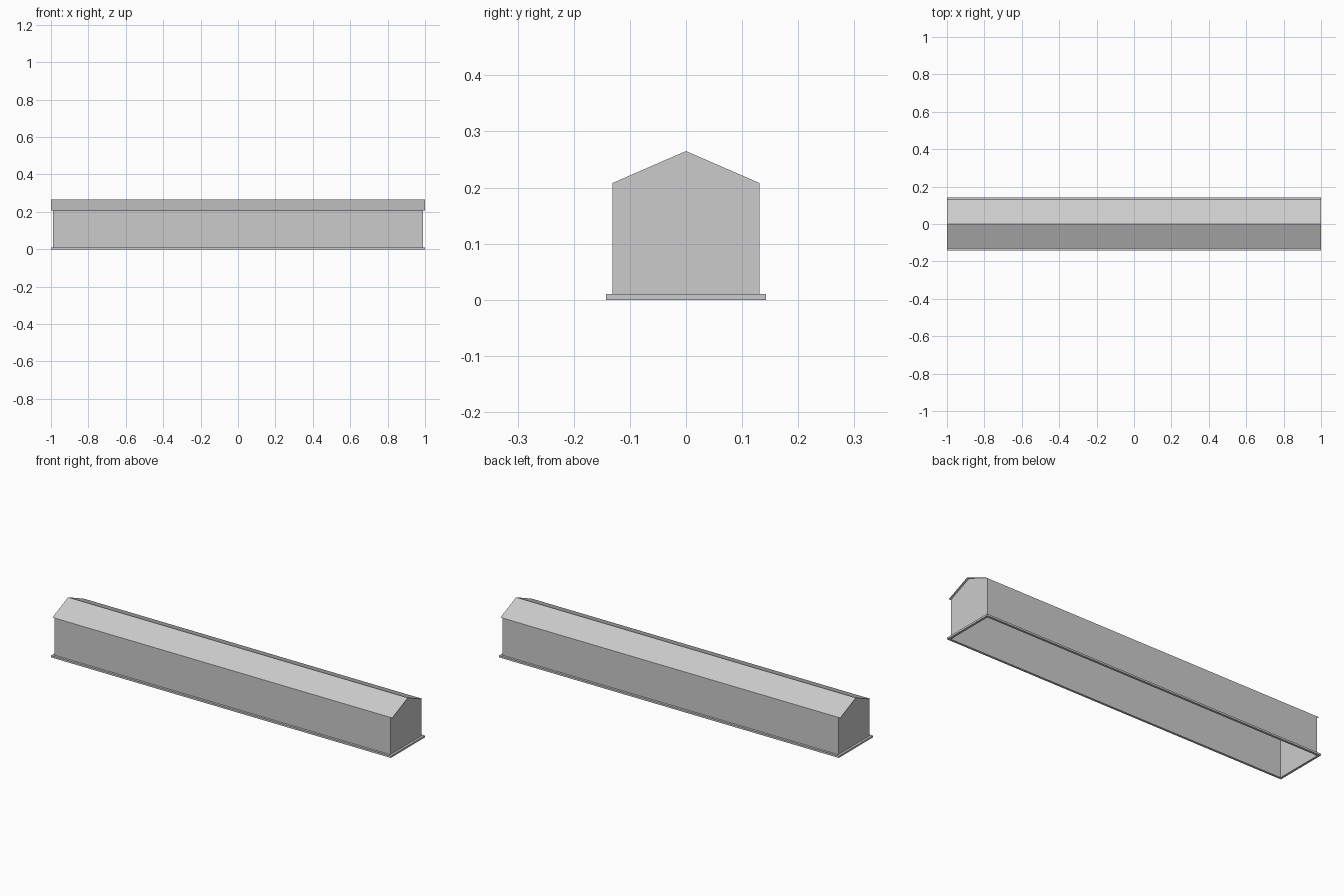
import bpy

cube = bpy.data.objects.get("Cube")
if cube:
    bpy.data.objects.remove(cube)

LENGTH, WIDTH = 1.0, 0.143         # half sizes of the foot rim
LIP = 0.012                        # rim and roof overhang
WALL_X, WALL_Y = LENGTH - LIP, WIDTH - LIP
RIM, EAVE, RIDGE = 0.01, 0.208, 0.265

grey = bpy.data.materials.new("light grey")
grey.use_nodes = True
colour = (0.6, 0.6, 0.6, 1)
grey.diffuse_color = colour
grey.node_tree.nodes["Principled BSDF"].inputs["Base Color"].default_value = colour


def add_part(name, verts, faces):
    mesh = bpy.data.meshes.new(name)
    mesh.from_pydata(verts, [], faces)
    mesh.materials.append(grey)
    obj = bpy.data.objects.new(name, mesh)
    bpy.context.collection.objects.link(obj)
    return obj


def ring(x, y, z):
    return [(-x, -y, z), (x, -y, z), (x, y, z), (-x, y, z)]


def band(a, b):
    """Four quads joining two rings that start at vertices a and b."""
    return [(a + i, a + (i + 1) % 4, b + (i + 1) % 4, b + i) for i in range(4)]


# Open foot rim around the walls
add_part("foot_rim",
         ring(WALL_X, WALL_Y, 0) + ring(LENGTH, WIDTH, 0)
         + ring(LENGTH, WIDTH, RIM) + ring(WALL_X, WALL_Y, RIM),
         band(0, 4) + band(4, 8) + band(8, 12))

# Long walls and gabled end walls, open underneath
add_part("walls",
         ring(WALL_X, WALL_Y, 0) + ring(WALL_X, WALL_Y, EAVE)
         + [(-WALL_X, 0, RIDGE), (WALL_X, 0, RIDGE)],
         [(0, 1, 5, 4), (2, 3, 7, 6), (1, 2, 6, 9, 5), (3, 0, 4, 8, 7)])

# Thin pitched roof, overhanging both ends
add_part("roof",
         ring(LENGTH, WALL_Y, EAVE) + [(-LENGTH, 0, RIDGE), (LENGTH, 0, RIDGE)],
         [(0, 1, 5, 4), (2, 3, 4, 5)])
